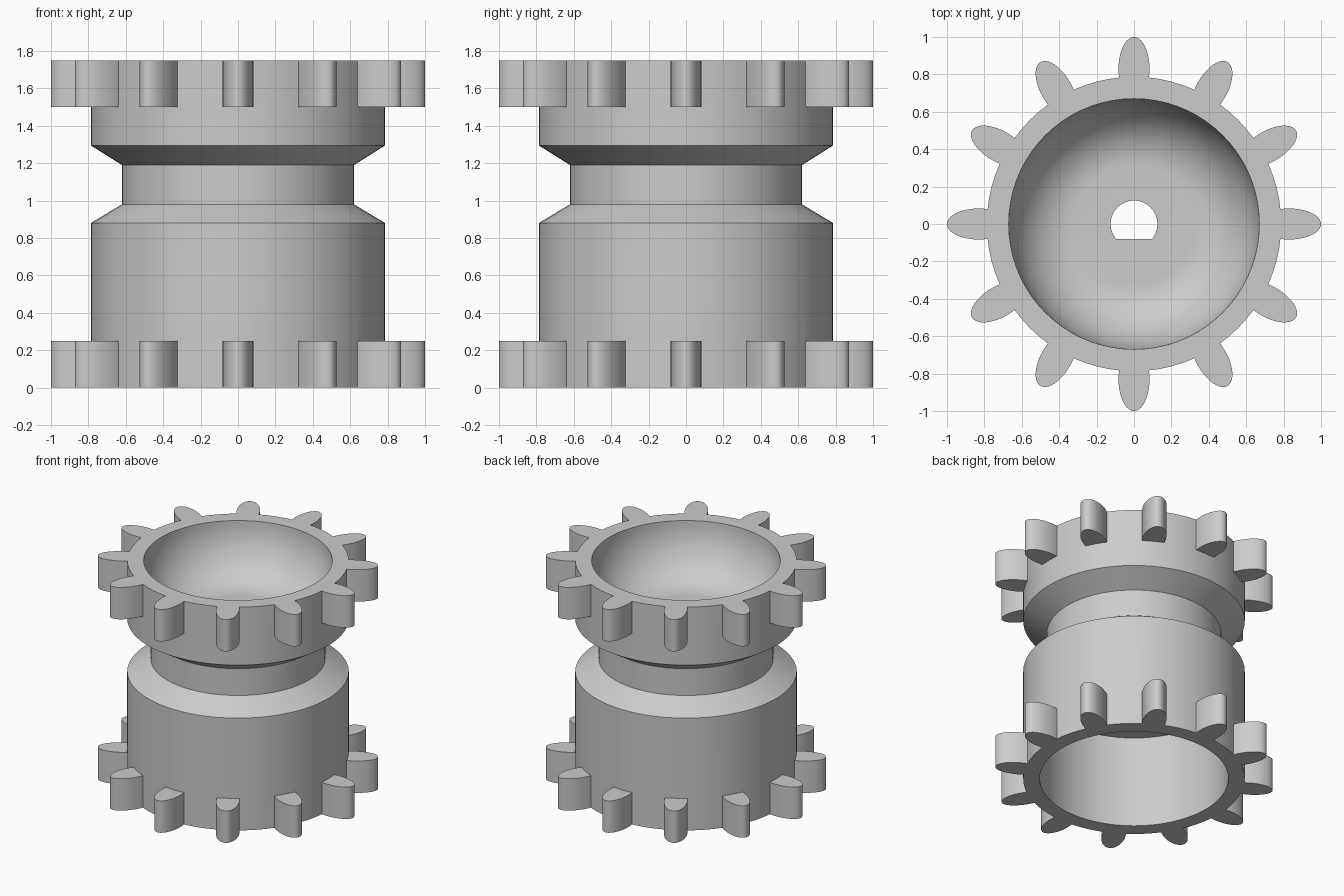
import bpy, bmesh
from math import sin, cos, pi, hypot, radians
from mathutils import Matrix

SEGMENTS = 72
OUTER, BORE, NECK, HOLE = 0.787, 0.67, 0.62, 0.125
HEIGHT, TOOTH_HEIGHT, TEETH = 1.75, 0.25, 12
FLOOR_RADIUS, BOWL_DEPTH, CEILING, HOLE_FLAT = 0.32, 0.42, 0.72, -0.08

cube = bpy.data.objects.get("Cube")
if cube:
    bpy.data.objects.remove(cube, do_unlink=True)

grey = bpy.data.materials.new("plain grey")
grey.use_nodes = True
colour = (0.6, 0.6, 0.6, 1)
grey.diffuse_color = colour
grey.node_tree.nodes["Principled BSDF"].inputs["Base Color"].default_value = colour


def make_object(name, bm):
    bmesh.ops.recalc_face_normals(bm, faces=bm.faces)
    mesh = bpy.data.meshes.new(name)
    bm.to_mesh(mesh)
    bm.free()
    mesh.materials.append(grey)
    obj = bpy.data.objects.new(name, mesh)
    bpy.context.collection.objects.link(obj)
    return obj


# Wheel body: outside wall with a grooved neck, rounded bowl, shaft hole, lower bore
bowl = []
for i in range(17):
    a = i / 16 * pi / 2
    bowl.append((FLOOR_RADIUS + (BORE - FLOOR_RADIUS) * cos(a),
                 HEIGHT - BOWL_DEPTH * sin(a)))
profile = [(BORE, 0), (OUTER, 0), (OUTER, 0.88), (NECK, 0.98), (NECK, 1.19),
           (OUTER, 1.295), (OUTER, HEIGHT)] + bowl
profile += [(HOLE, HEIGHT - BOWL_DEPTH), (HOLE, CEILING), (BORE, CEILING)]

bm = bmesh.new()
rings = []
for r, z in profile:
    ring = []
    for i in range(SEGMENTS):
        a = 2 * pi * i / SEGMENTS
        y = r * sin(a)
        if r == HOLE:
            y = max(y, HOLE_FLAT)  # flat side of the shaft hole
        ring.append(bm.verts.new((r * cos(a), y, z)))
    rings.append(ring)
for k, ring in enumerate(rings):
    above = rings[(k + 1) % len(rings)]
    for i in range(SEGMENTS):
        j = (i + 1) % SEGMENTS
        bm.faces.new((ring[i], ring[j], above[j], above[i]))
wheel = make_object("toothed_wheel", bm)

# Teeth: elliptical pegs around both rims, roots buried in the wall
bm = bmesh.new()
for base in (0, HEIGHT - TOOTH_HEIGHT):
    for n in range(TEETH):
        spin = Matrix.Rotation(2 * pi * n / TEETH, 4, "Z")
        outline = []
        for i in range(40):
            a = 2 * pi * i / 40
            x, y = 0.83 + 0.17 * cos(a), 0.083 * sin(a)
            if hypot(x, y) > 0.73:
                outline.append(bm.verts.new(spin @ Matrix.Translation((x, y, base)).translation))
        face = bm.faces.new(outline)
        grown = bmesh.ops.extrude_face_region(bm, geom=[face])["geom"]
        verts = [v for v in grown if isinstance(v, bmesh.types.BMVert)]
        bmesh.ops.translate(bm, verts=verts, vec=(0, 0, TOOTH_HEIGHT))
teeth = make_object("teeth", bm)

# Fuse the teeth into the wheel
union = wheel.modifiers.new("fuse teeth", "BOOLEAN")
union.operation = "UNION"
union.solver = "EXACT"
union.object = teeth
bpy.ops.object.select_all(action="DESELECT")
bpy.context.view_layer.objects.active = wheel
wheel.select_set(True)
bpy.ops.object.modifier_apply(modifier=union.name)
bpy.data.objects.remove(teeth, do_unlink=True)
bpy.ops.object.shade_smooth_by_angle(angle=radians(25))
